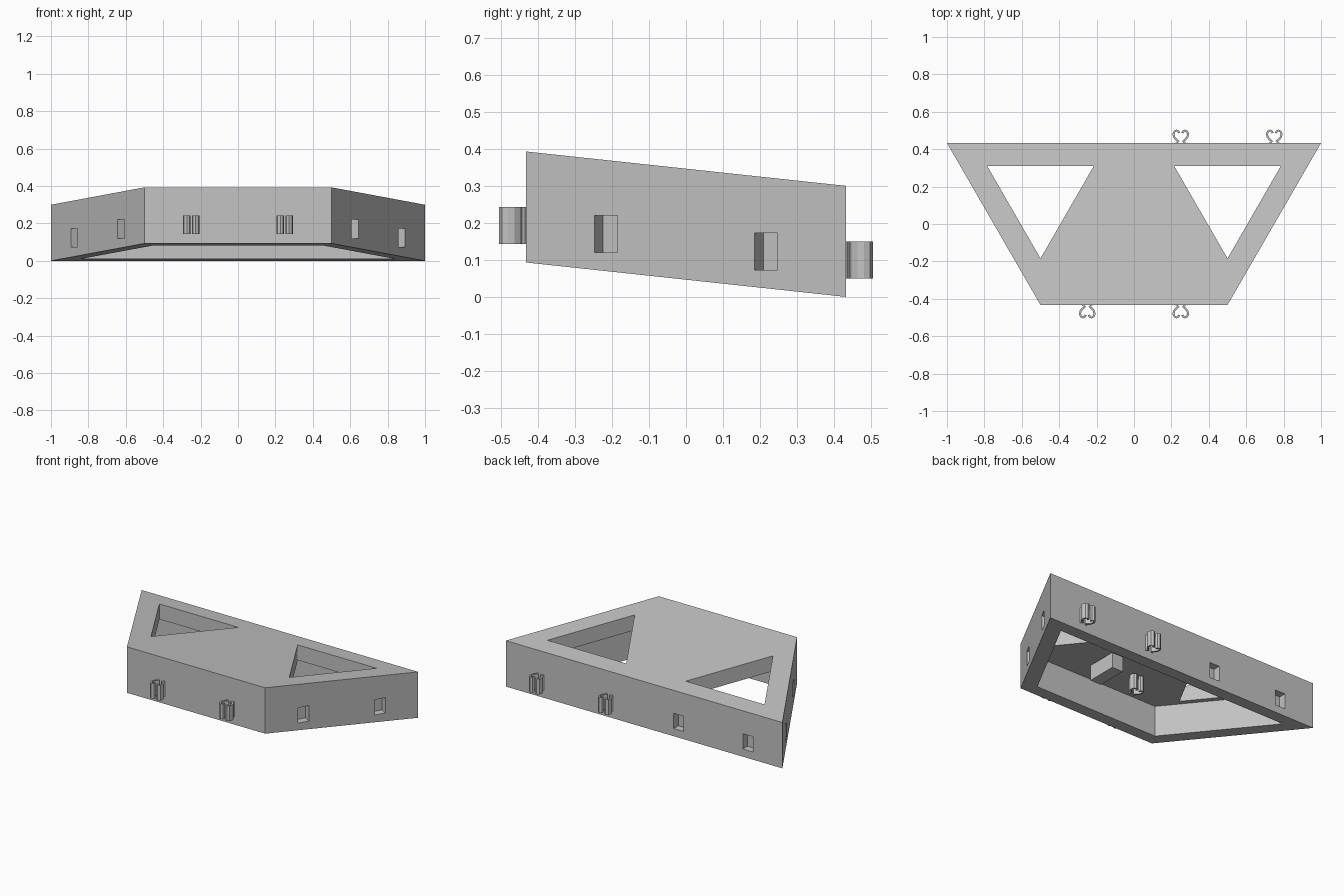
import bpy, bmesh, math
from mathutils import Matrix, Vector

cube = bpy.data.objects.get("Cube")
if cube:
    bpy.data.objects.remove(cube, do_unlink=True)

grey = bpy.data.materials.new("plain grey")
grey.use_nodes = True
colour = (0.55, 0.55, 0.55, 1)
grey.diffuse_color = colour
grey.node_tree.nodes["Principled BSDF"].inputs["Base Color"].default_value = colour

HALF = math.sqrt(3) / 4      # half depth of the trapezoid
SLOPE = 0.1074               # fall of the roof towards the back
BASE = SLOPE * HALF


def prism(name, outline, low, high, slope=0.0, matrix=Matrix()):
    """Extrude a closed xy outline from low to high, optionally tilted along y."""
    bm = bmesh.new()
    bottom = [bm.verts.new((x, y, low - slope * y)) for x, y in outline]
    top = [bm.verts.new((x, y, high - slope * y)) for x, y in outline]
    bm.faces.new(bottom)
    bm.faces.new(top)
    for i in range(len(outline)):
        j = (i + 1) % len(outline)
        bm.faces.new((bottom[i], bottom[j], top[j], top[i]))
    bm.transform(matrix)
    bmesh.ops.recalc_face_normals(bm, faces=bm.faces)
    mesh = bpy.data.meshes.new(name)
    bm.to_mesh(mesh)
    bm.free()
    mesh.materials.append(grey)
    obj = bpy.data.objects.new(name, mesh)
    bpy.context.collection.objects.link(obj)
    return obj


def trapezoid(inset):
    y = HALF - inset
    back, front = 1 - inset * math.sqrt(3), 0.5 - inset / math.sqrt(3)
    return [(-front, -y), (front, -y), (back, y), (-back, y)]


def cut(target, cutter):
    cutter.hide_render = True
    mod = target.modifiers.new("cut", 'BOOLEAN')
    mod.operation = 'DIFFERENCE'
    mod.solver = 'EXACT'
    mod.object = cutter
    bpy.context.view_layer.objects.active = target
    bpy.ops.object.modifier_apply(modifier=mod.name)
    bpy.data.objects.remove(cutter, do_unlink=True)


def on_wall(x, y, angle, z):
    """Local +y points out of the wall."""
    return Matrix.Translation((x, y, z)) @ Matrix.Rotation(angle, 4, 'Z')


def rectangle(x0, x1, y0, y1):
    return [(x0, y0), (x1, y0), (x1, y1), (x0, y1)]


def strip(path, width):
    """Outline of a ribbon of even width along a path."""
    pts = [Vector(p) for p in path]
    left, right = [], []
    for i, p in enumerate(pts):
        d = (pts[min(i + 1, len(pts) - 1)] - pts[max(i - 1, 0)]).normalized()
        n = Vector((-d.y, d.x)) * width / 2
        left.append(tuple(p + n))
        right.append(tuple(p - n))
    return left + right[::-1]


# Curled snap clip, made of two mirrored ribbons
half_clip = [(0.024, -0.002), (0.012, 0.01), (0.025, 0.019), (0.036, 0.033),
             (0.039, 0.048), (0.034, 0.061), (0.023, 0.067), (0.013, 0.063),
             (0.009, 0.053)]


def clip(name, matrix):
    for side, label in ((1, "a"), (-1, "b")):
        path = [(x * side, y) for x, y in half_clip]
        prism(f"{name}_{label}", strip(path, 0.011), 0, 0.1, matrix=matrix)


# Hollow sloping shell, open below
shell = prism("shell", trapezoid(0), BASE, BASE + 0.3, SLOPE)
cut(shell, prism("cavity", trapezoid(0.09), BASE - 0.1, BASE + 0.2, SLOPE))

# Triangular windows in the roof
for side in (-1, 1):
    triangle = [(side * 0.5 - 0.285, 0.31), (side * 0.5 + 0.285, 0.31),
                (side * 0.5, -0.184)]
    cut(shell, prism("window", triangle, 0.15, 0.6))

# Sockets in the slanted sides and in the back
sockets = []
for side in (-1, 1):
    for t in (0.25, 0.75):
        sockets.append((side * (0.5 + t / 2), HALF * (2 * t - 1),
                        -side * math.radians(120)))
for x in (-0.25, -0.75):
    sockets.append((x, HALF, 0))
for x, y, angle in sockets:
    z = BASE - SLOPE * y + 0.05
    cut(shell, prism("socket", rectangle(-0.036, 0.036, -0.048, 0.05), 0, 0.1,
                     matrix=on_wall(x, y, angle, z)))

# Clips on the back and the front
for i, x in enumerate((0.25, 0.75)):
    clip(f"back_clip_{i + 1}", on_wall(x, HALF, 0, 0.05))
for i, x in enumerate((-0.25, 0.25)):
    clip(f"front_clip_{i + 1}", on_wall(x, -HALF, math.pi, 2 * BASE + 0.05))

# Spare clip and block inside the cavity
clip("inner_clip", on_wall(-0.1, -0.14, 0, 0.145))
prism("inner_block", rectangle(0.11, 0.19, -0.17, 0.03), 0.145, 0.245)
